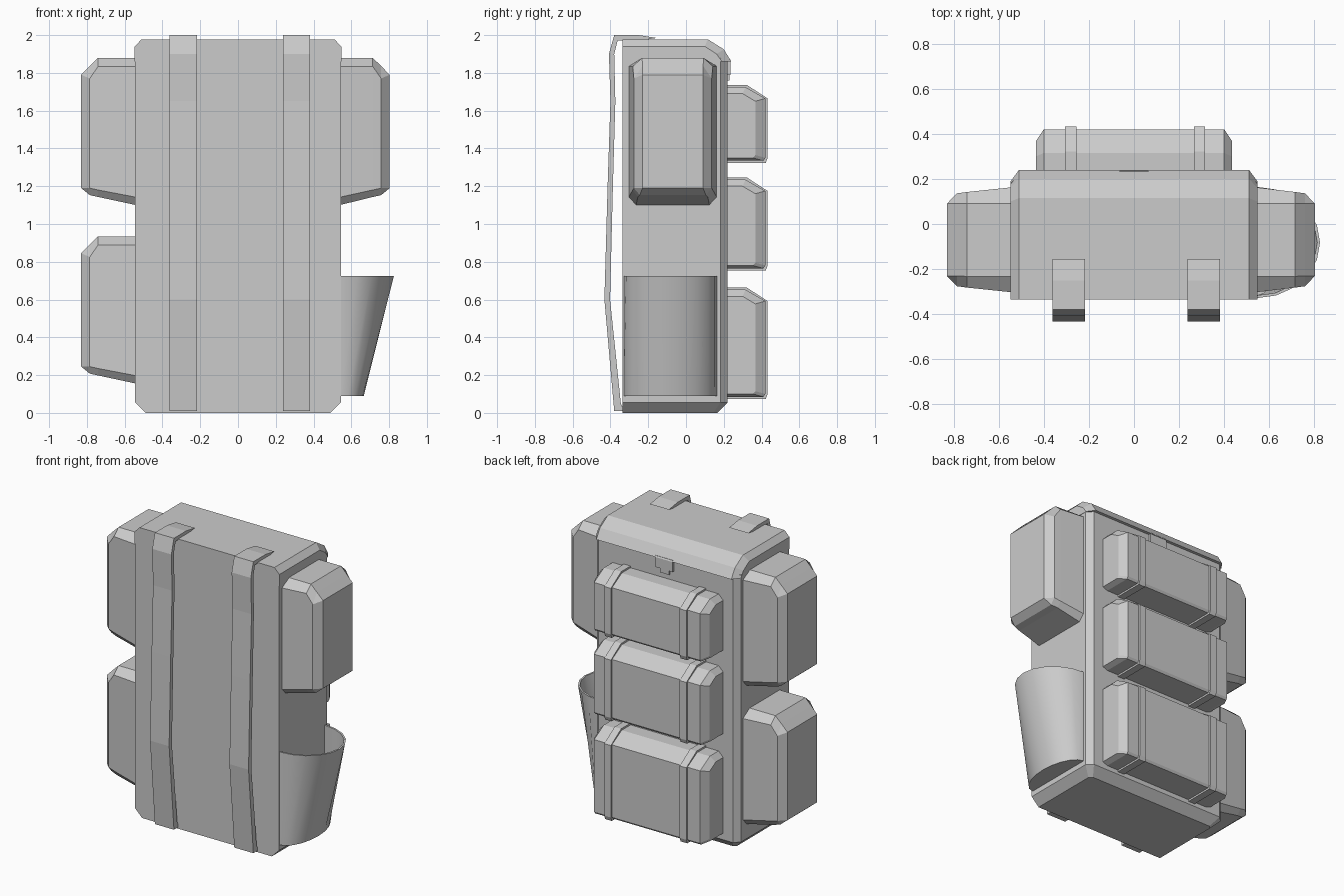
import bpy, bmesh, math

if "Cube" in bpy.data.objects:
    bpy.data.objects.remove(bpy.data.objects["Cube"])


def loft(name, rings, closed_ends=True):
    """Skin a list of equal-length rings of 3D points."""
    bm = bmesh.new()
    vs = [[bm.verts.new(p) for p in r] for r in rings]
    n = len(rings[0])
    for a, b in zip(vs, vs[1:]):
        for i in range(n):
            j = (i + 1) % n
            bm.faces.new((a[i], a[j], b[j], b[i]))
    if closed_ends:
        bm.faces.new(vs[0])
        bm.faces.new(vs[-1])
    bmesh.ops.remove_doubles(bm, verts=bm.verts, dist=0.0005)
    bmesh.ops.recalc_face_normals(bm, faces=bm.faces)
    me = bpy.data.meshes.new(name)
    bm.to_mesh(me)
    bm.free()
    ob = bpy.data.objects.new(name, me)
    bpy.context.collection.objects.link(ob)
    return ob


def at_x(x, profile):
    return [(x, y, z) for y, z in profile]


# Main body: chamfered bottom and back corners
def body_ring(z, hx, yb, c):
    return [(-hx, -.335, z), (hx, -.335, z), (hx, yb - c, z),
            (hx - c, yb, z), (-hx + c, yb, z), (-hx, yb - c, z)]

loft("pack_body", [body_ring(0, .49, .165, .02),
                   body_ring(.055, .545, .22, .037),
                   body_ring(1.88, .545, .22, .037)])

# Lid: sloped profile with inset ends
lid_full = [(-.335, 1.86), (-.335, 1.978), (.115, 1.978), (.2, 1.925), (.24, 1.86)]
lid_end = [(-.335, 1.86), (-.335, 1.94), (.1, 1.94), (.162, 1.9), (.19, 1.86)]
loft("lid", [at_x(-.547, lid_end), at_x(-.51, lid_full),
             at_x(.51, lid_full), at_x(.547, lid_end)])

# Lid closure tab, wide part and narrow tip
for part, hx, y, z in (("lid_tab", .065, .236, 1.79), ("lid_tab_tip", .035, .231, 1.76)):
    prof = [(.2, z), (y, z), (y, 1.87), (.2, 1.87)]
    loft(part, [at_x(-hx, prof), at_x(hx, prof)])

# Shoulder straps
outer = [(-.155, 1.985), (-.25, 2.0), (-.38, 2.0), (-.408, 1.9), (-.4, 1.65),
         (-.415, 1.2), (-.432, .6), (-.38, .01)]
inner = [(-.325, .01), (-.345, .05), (-.402, .6), (-.387, 1.2), (-.374, 1.65),
         (-.38, 1.9), (-.362, 1.972), (-.25, 1.97)]
for side, x in (("left", -.29), ("right", .31)):
    loft(side + "_shoulder_strap", [at_x(x - .072, outer + inner),
                                    at_x(x + .072, outer + inner)])


# Back pouches with two bands each
def pouch_profile(z0, z1, o=0.0):
    return [(.2, z0 - o), (.41 + o, z0 - o), (.42 + o, z0 + .015), (.42 + o, z1 - .06),
            (.315 + o / 2, z1 + o), (.2, z1 + o)]

def pouch_end(z0, z1):
    return [(.2, z0 + .015), (.355, z0 + .015), (.367, z0 + .03), (.367, z1 - .075),
            (.3, z1 - .035), (.2, z1 - .035)]

for label, z0, z1 in (("lower", .085, .652), ("middle", .765, 1.235), ("upper", 1.335, 1.725)):
    full, end = pouch_profile(z0, z1), pouch_end(z0, z1)
    loft(label + "_back_pouch", [at_x(-.435, end), at_x(-.4, full),
                                 at_x(.4, full), at_x(.435, end)])
    band = pouch_profile(z0, z1, .012)
    for side, x in (("left", -.28), ("right", .29)):
        loft(f"{label}_pouch_band_{side}", [at_x(x - .025, band), at_x(x + .025, band)])


# Side pouches: octagonal sections tapering outward
def side_ring(x, hw, top_in, bot_in, top, top_sh, bot_sh, bot):
    yc = -.07
    half = [(bot_in, bot), (hw, bot_sh), (hw, top_sh), (top_in, top)]
    pts = half + [(-y, z) for y, z in reversed(half)]
    return at_x(x, [(yc + y, z) for y, z in pts])

def side_pouch(name, sign, shift, dz):
    stations = [(.53, .234, .162, .195, 1.88, 1.835, 1.14, 1.098),
                (.74, .212, .162, .185, 1.88, 1.835, 1.18, 1.143),
                (.785, .206, .161, .175, 1.836, 1.77, 1.19, 1.153),
                (.83, .16, .16, .16, 1.79, 1.79, 1.19, 1.19)]
    rings = []
    for i, s in enumerate(stations):
        x = sign * (s[0] - (shift if i else 0))
        rings.append(side_ring(x, *s[1:4], *[z + dz for z in s[4:]]))
    loft(name, rings)

side_pouch("upper_left_side_pouch", -1, 0, 0)
side_pouch("lower_left_side_pouch", -1, 0, -.945)
side_pouch("upper_right_side_pouch", 1, .027, 0)

# Open bottle pocket: half-elliptical shell with a floor
def pocket_ring(z, depth, hw):
    seg = 10
    arc = [-math.pi / 2 + math.pi * i / seg for i in range(seg + 1)]
    return [(.543 + depth * math.cos(a), -.082 + hw * math.sin(a), z) for a in arc]

t = .012
pocket = loft("bottle_pocket", [pocket_ring(.09, .123, .247), pocket_ring(.725, .282, .247),
                                pocket_ring(.725, .282 - t, .247 - t),
                                pocket_ring(.105, .123 - t, .247 - t)])
bpy.context.view_layer.objects.active = pocket
pocket.select_set(True)
bpy.ops.object.shade_smooth_by_angle(angle=math.radians(35))
